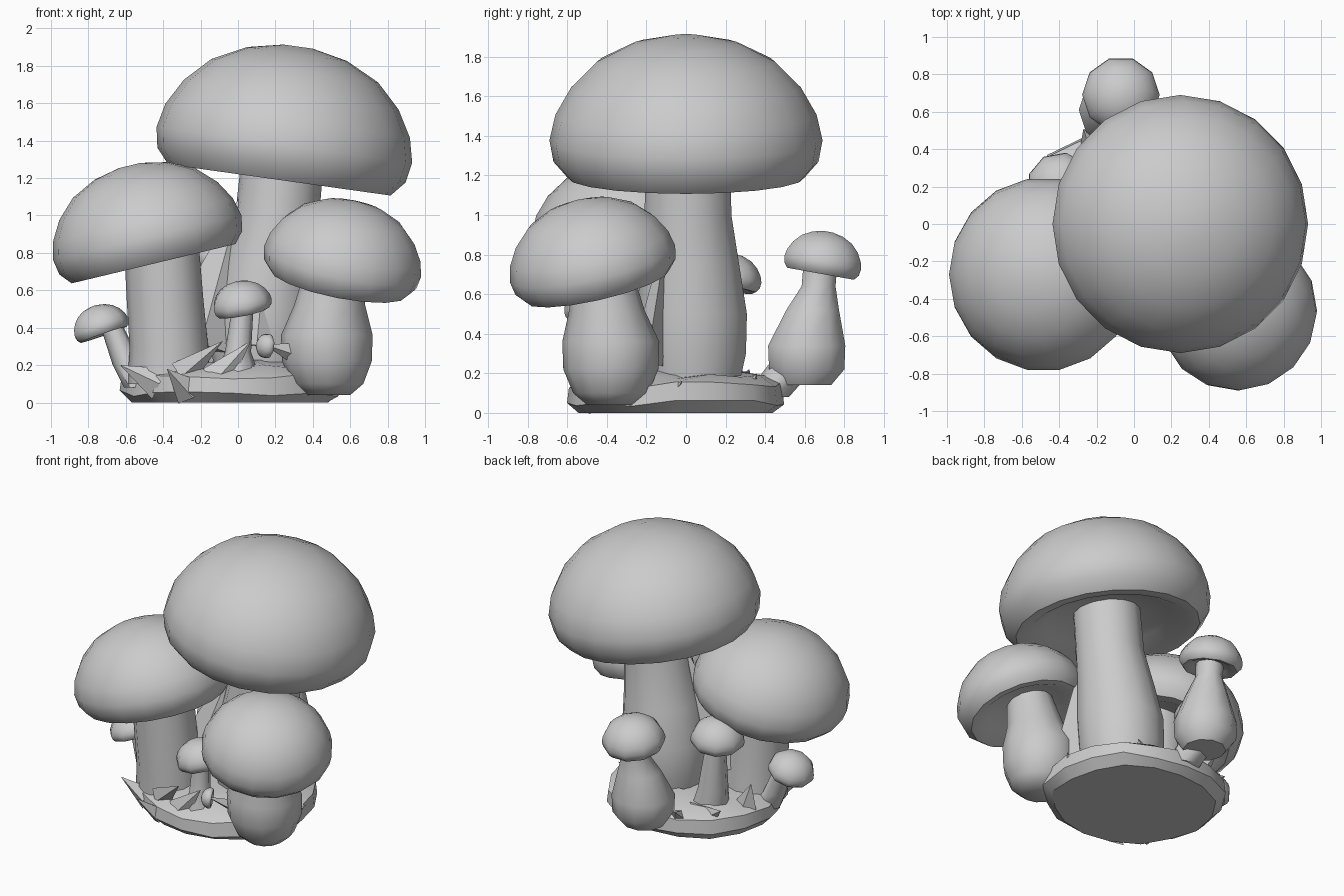
import bpy, math, random
from mathutils import Vector

if "Cube" in bpy.data.objects:
    bpy.data.objects.remove(bpy.data.objects["Cube"])

random.seed(4)


def finish(name, verts, faces, angle=50):
    me = bpy.data.meshes.new(name)
    me.from_pydata(verts, [], faces)
    me.update()
    ob = bpy.data.objects.new(name, me)
    bpy.context.collection.objects.link(ob)
    bpy.ops.object.select_all(action='DESELECT')
    ob.select_set(True)
    bpy.context.view_layer.objects.active = ob
    bpy.ops.object.mode_set(mode='EDIT')
    bpy.ops.mesh.select_all(action='SELECT')
    bpy.ops.mesh.normals_make_consistent(inside=False)
    bpy.ops.object.mode_set(mode='OBJECT')
    bpy.ops.object.shade_smooth_by_angle(angle=math.radians(angle))
    return ob


def rings_to_mesh(name, rings, n, angle=50):
    """Skin a stack of rings and close both ends."""
    verts = [v for ring in rings for v in ring]
    faces = []
    for k in range(len(rings) - 1):
        for i in range(n):
            j = (i + 1) % n
            faces.append((k * n + i, k * n + j, (k + 1) * n + j, (k + 1) * n + i))
    faces.append(tuple(range(n))[::-1])
    faces.append(tuple(range((len(rings) - 1) * n, len(rings) * n)))
    return finish(name, verts, faces, angle)


CAP = [(.18, .13), (.40, .08), (.52, .015), (.60, .01), (.67, .09), (.69, .2),
       (.66, .33), (.58, .47), (.45, .60), (.27, .69), (.08, .73)]


def cap(name, centre, axis, scale, n):
    """Lathed dome with a rolled rim and recessed underside."""
    q = Vector((0, 0, 1)).rotation_difference(Vector(axis).normalized())
    c = Vector(centre)
    rings = []
    for r, h in CAP:
        rings.append([c + q @ (scale * Vector((r * math.cos(math.tau * i / n),
                                               r * math.sin(math.tau * i / n), h)))
                      for i in range(n)])
    return rings_to_mesh(name, rings, n)


def stem(name, path, n=12):
    """Loft of horizontal rings, each given as x, y, z, radius."""
    rings = [[Vector((x + r * math.cos(math.tau * i / n),
                      y + r * math.sin(math.tau * i / n), z)) for i in range(n)]
             for x, y, z, r in path]
    return rings_to_mesh(name, rings, n)


def shard(name, a, b, r):
    """Pointed four-sided root or leaf fragment."""
    a, b = Vector(a), Vector(b)
    q = Vector((0, 0, 1)).rotation_difference((b - a).normalized())
    verts = [a + q @ Vector((r * math.cos(t), .6 * r * math.sin(t), 0))
             for t in (0, math.pi / 2, math.pi, 1.5 * math.pi)] + [b]
    faces = [(0, 1, 4), (1, 2, 4), (2, 3, 4), (3, 0, 4), (3, 2, 1, 0)]
    return finish(name, verts, faces, 20)


# Earth mound
N = 16
wob = [random.uniform(.95, 1.05) for _ in range(N)]
rings = []
for r, z in [(.51, 0), (.57, .05), (.56, .14), (.47, .19), (.25, .21)]:
    rings.append([Vector((-.03 + 1.03 * r * wob[i] * math.cos(math.tau * i / N),
                          -.05 + r * wob[i] * math.sin(math.tau * i / N),
                          z + (random.uniform(-.02, .02) if z > .01 else 0)))
                  for i in range(N)])
rings_to_mesh("mound", rings, N, 35)

# Large mushroom
cap("large_cap", (.22, 0, 1.18), (.14, 0, 1), 1, 20)
stem("large_stem", [(.13, .03, .12, .24), (.13, .03, .3, .28), (.14, .03, .5, .285),
                    (.17, .02, .75, .255), (.21, .01, 1.0, .225), (.24, .01, 1.32, .22)], 14)

# Left mushroom
cap("left_cap", (-.45, -.27, .735), (-.24, 0, 1), .75, 18)
stem("left_stem", [(-.37, -.24, .1, .22), (-.37, -.25, .3, .21),
                   (-.39, -.26, .55, .205), (-.41, -.27, .85, .2)])

# Right mushroom
cap("right_cap", (.535, -.445, .635), (.2, -.23, 1), .62, 16)
stem("right_stem", [(.48, -.38, .04, .12), (.48, -.38, .1, .19), (.475, -.38, .22, .24),
                    (.475, -.38, .36, .245), (.49, -.4, .52, .19), (.52, -.43, .75, .15)])

# Back mushroom
cap("back_cap", (-.07, .68, .70), (0, .18, 1), .3, 10)
stem("back_stem", [(-.09, .60, .14, .14), (-.09, .61, .22, .2), (-.09, .61, .34, .205),
                   (-.08, .64, .52, .14), (-.07, .67, .64, .09), (-.07, .68, .76, .09)], 10)
stem("back_foot", [(-.07, .42, .08, .1), (-.08, .48, .17, .12), (-.08, .53, .26, .1)], 8)

# Small mushrooms around the clump
cap("side_small_cap", (-.72, -.14, .36), (-.35, .05, 1), .225, 9)
stem("side_small_stem", [(-.50, -.18, .08, .11), (-.59, -.16, .2, .08),
                         (-.68, -.14, .42, .06)], 8)
cap("rear_left_small_cap", (-.39, .2, .62), (-.1, .1, 1), .26, 9)
stem("rear_left_small_stem", [(-.30, .16, .12, .13), (-.34, .18, .3, .10),
                              (-.38, .2, .68, .06)], 8)
cap("front_small_cap", (.03, -.45, .48), (-.2, -.15, 1), .235, 9)
stem("front_small_stem", [(0, -.42, .1, .13), (0, -.43, .27, .07),
                          (.03, -.45, .55, .055)], 8)
cap("knob_cap", (.17, -.53, .3), (-.85, -.4, .1), .1, 8)
shard("knob_stem", (.36, -.46, .25), (.14, -.545, .31), .08)

# Fins joining the stems
shard("stem_fin_left", (-.2, -.12, .3), (.02, -.02, 1.12), .22)
shard("stem_fin_front", (.1, -.2, .3), (.16, -.16, .95), .17)
shard("stem_fin_right", (.36, -.2, .25), (.36, -.08, 1.0), .14)

# Roots and fragments scattered round the mound
for k, (a, b, r) in enumerate([
        ((-.30, -.45, .15), (-.08, -.55, .33), .08),
        ((-.42, -.42, .10), (-.63, -.42, .2), .09),
        ((-.12, -.50, .12), (.07, -.52, .33), .09),
        ((-.25, -.50, .05), (-.38, -.6, .18), .09),
        ((-.30, .28, .10), (-.50, .32, .22), .12),
        ((-.20, .35, .10), (-.27, .51, .22), .11),
        ((-.50, .05, .10), (-.57, .08, .34), .11),
        ((.15, .30, .10), (.27, .36, .2), .09),
        ((.40, -.10, .08), (.55, -.02, .16), .1)]):
    shard("root_%d" % k, a, b, r)
